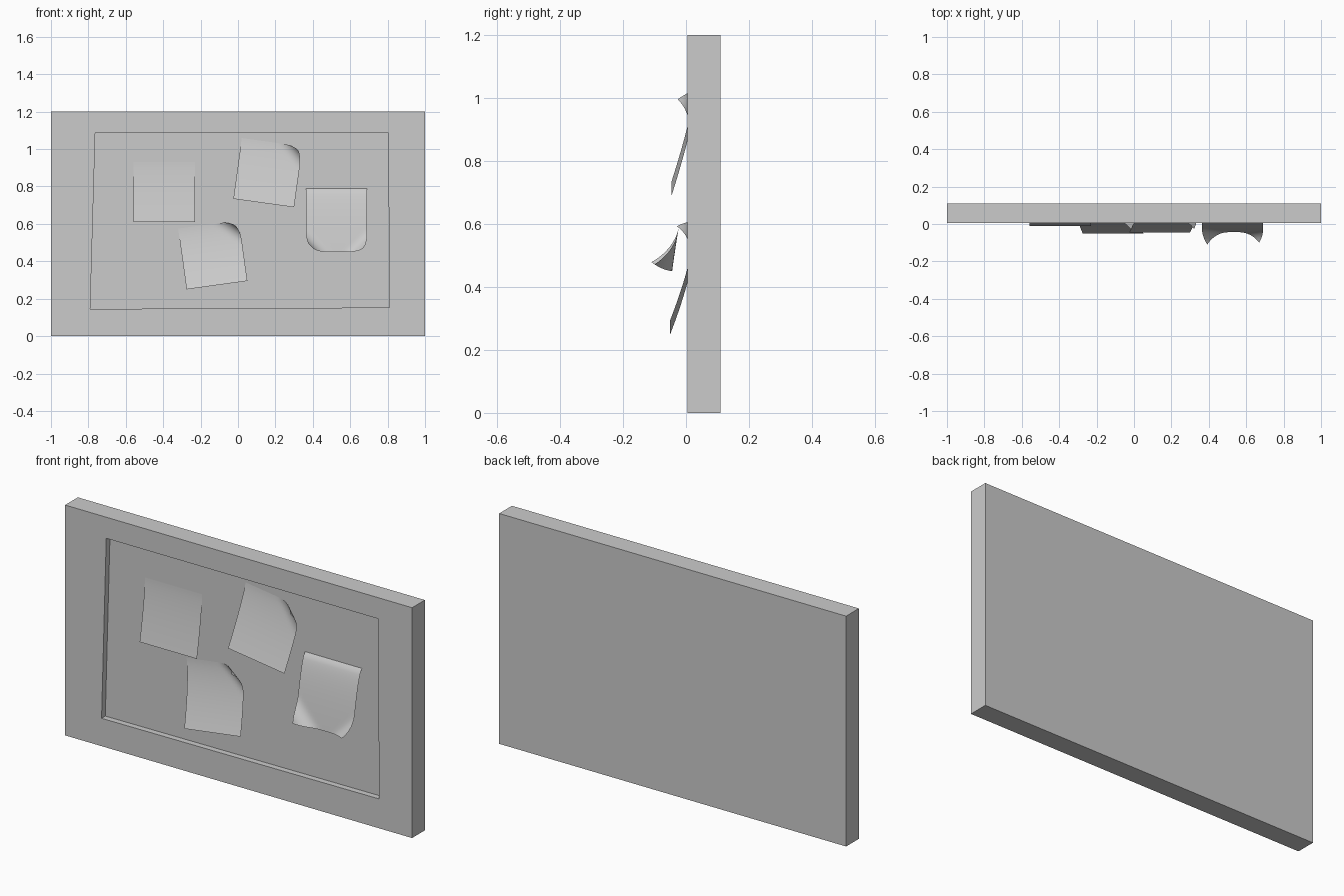
import bpy, bmesh, math

if "Cube" in bpy.data.objects:
    bpy.data.objects.remove(bpy.data.objects["Cube"])

FRONT, BACK, FLOOR = 0.005, 0.11, 0.036


def finish(bm, name):
    mesh = bpy.data.meshes.new(name)
    bm.to_mesh(mesh)
    bm.free()
    obj = bpy.data.objects.new(name, mesh)
    bpy.context.collection.objects.link(obj)
    return obj


def make_board():
    # Slab with a slightly crooked shallow recess in its front
    bm = bmesh.new()
    outer = [(-1, 0), (1, 0), (1, 1.2), (-1, 1.2)]
    inner = [(-0.79, 0.145), (0.81, 0.153), (0.803, 1.09), (-0.763, 1.09)]
    loops = [[bm.verts.new((x, y, z)) for x, z in pts] for pts, y in
             ((outer, BACK), (outer, FRONT), (inner, FRONT), (inner, FLOOR))]
    for a, b in zip(loops, loops[1:]):
        for i in range(4):
            j = (i + 1) % 4
            bm.faces.new((a[i], a[j], b[j], b[i]))
    bm.faces.new(loops[0])
    bm.faces.new(loops[-1])
    bmesh.ops.recalc_face_normals(bm, faces=bm.faces)
    finish(bm, "board")


def make_note(name, center, size, angle, lift, power, curls, n=24):
    # Paper sheet stuck at its top, lifting toward the bottom, corners rolled up
    # curls: (side sign, vertical sign, rolled length, roll radius)
    bm = bmesh.new()
    w, h = size
    ca, sa = math.cos(math.radians(angle)), math.sin(math.radians(angle))
    grid = []
    for j in range(n + 1):
        row = []
        for i in range(n + 1):
            u, v = (i / n - 0.5) * w, (j / n - 0.5) * h
            y = FLOOR - 0.002 - lift * (1 - j / n) ** power
            for su, sv, length, radius in curls:
                d = ((u * su - w / 2) + (v * sv - h / 2)) / math.sqrt(2) + length
                if d > 0:
                    t = d / radius
                    back = (d - radius * math.sin(t)) / math.sqrt(2)
                    u -= su * back
                    v -= sv * back
                    y -= radius * (1 - math.cos(t))
            row.append(bm.verts.new((center[0] + u * ca - v * sa, y,
                                     center[1] + u * sa + v * ca)))
        grid.append(row)
    for j in range(n):
        for i in range(n):
            f = bm.faces.new((grid[j][i], grid[j][i + 1],
                              grid[j + 1][i + 1], grid[j + 1][i]))
            f.smooth = True
    finish(bm, name)


make_board()
make_note("note_left", (-0.395, 0.77), (0.33, 0.32), 0, 0.044, 1.4, [])
make_note("note_top", (0.16, 0.874), (0.328, 0.328), -7.9, 0.08, 1.3,
          [(1, 1, 0.1, 0.07)])
make_note("note_bottom", (-0.135, 0.435), (0.328, 0.328), 7.9, 0.084, 1.5,
          [(1, 1, 0.1, 0.065)])
make_note("note_right", (0.527, 0.62), (0.328, 0.34), 0, 0.078, 0.6,
          [(-1, -1, 0.1, 0.06), (1, -1, 0.09, 0.06)])
